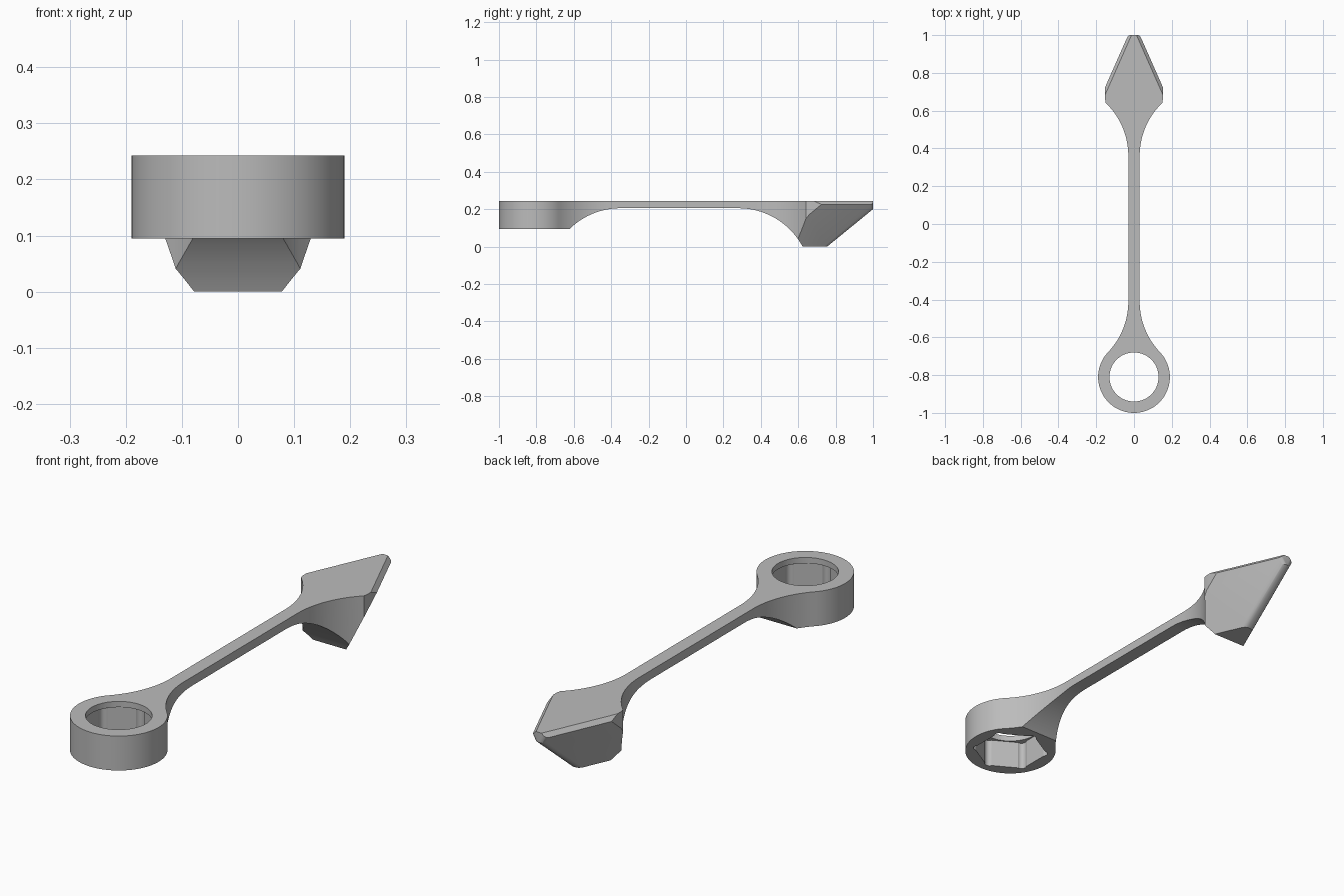
import bpy, bmesh, math
from mathutils import Vector

cube = bpy.data.objects.get("Cube")
if cube:
    bpy.data.objects.remove(cube, do_unlink=True)

# Main sizes
TOP = 0.243          # flat top of the whole tool
RING_Y = -0.81       # centre of the ring
RING_R = 0.19
RING_BASE = 0.095
HALF = 0.03          # half width of the handle
SWEEP = 0.39         # radius of every concave sweep

steel = bpy.data.materials.new("plain_grey")
steel.use_nodes = True
GREY = (0.5, 0.5, 0.5, 1)
steel.diffuse_color = GREY
steel.node_tree.nodes["Principled BSDF"].inputs["Base Color"].default_value = GREY


def arc(cx, cy, r, a0, a1, n=20):
    """Points on an arc, angles in radians."""
    return [(cx + r * math.cos(a0 + (a1 - a0) * i / n),
             cy + r * math.sin(a0 + (a1 - a0) * i / n)) for i in range(n + 1)]


def to_object(bm, name):
    bmesh.ops.recalc_face_normals(bm, faces=bm.faces)
    mesh = bpy.data.meshes.new(name)
    bm.to_mesh(mesh)
    bm.free()
    ob = bpy.data.objects.new(name, mesh)
    bpy.context.collection.objects.link(ob)
    return ob


def prism(name, points, place, shift):
    """Extrude a closed outline; place turns 2D points into 3D."""
    bm = bmesh.new()
    face = bm.faces.new([bm.verts.new(place(a, b)) for a, b in points])
    new = bmesh.ops.extrude_face_region(bm, geom=[face])["geom"]
    bmesh.ops.translate(bm, vec=shift, verts=[g for g in new if isinstance(g, bmesh.types.BMVert)])
    return to_object(bm, name)


def boolean(target, tool, operation):
    """Apply a boolean and discard the cutter."""
    tool.hide_render = True
    mod = target.modifiers.new("cut", "BOOLEAN")
    mod.object, mod.operation, mod.solver = tool, operation, "EXACT"
    graph = bpy.context.evaluated_depsgraph_get()
    mesh = bpy.data.meshes.new_from_object(target.evaluated_get(graph))
    target.modifiers.clear()
    target.data = mesh
    bpy.data.objects.remove(tool, do_unlink=True)


# Plan outline: ring, swept neck, handle and flared head
neck = Vector((HALF + SWEEP, -0.41))
lean = math.atan2(neck.y - RING_Y, neck.x)
right = arc(0, RING_Y, RING_R, -math.pi / 2, lean, 40)
right += arc(neck.x, neck.y, SWEEP, math.pi + lean, math.pi)[1:]
right += arc(HALF + SWEEP, 0.36, SWEEP, math.pi, math.pi - 0.805)
right += [(0.153, 0.66), (0.153, 1.1)]
left = [(-x, y) for x, y in reversed(right[1:])]
body = prism("spanner_body", right + left, lambda x, y: (x, y, -0.05), (0, 0, 0.5))

# Side outline: thick ring, thin handle, deep head
low = 0.205 - SWEEP
a_ring = math.pi - math.asin((RING_BASE - low) / SWEEP)
a_head = math.asin(-low / SWEEP)
side = [(-1.1, TOP), (-1.1, RING_BASE)]
side += arc(-0.35, low, SWEEP, a_ring, math.pi / 2)
side += arc(0.28, low, SWEEP, math.pi / 2, a_head)
side += [(1.1, 0), (1.1, TOP)]
boolean(body, prism("side_cutter", side, lambda y, z: (-0.3, y, z), (0.6, 0, 0)), "INTERSECT")

# Envelope that tapers the head to a blunt tip with rounded edges
flank = Vector((1, 0.442, -0.53)).normalized()
flank_at = Vector((0.073, 0.635, 0))
slope = Vector((0, 0.816, -1)).normalized()
slope_at = Vector((0, 0.755, 0))
tip = Vector((0, 1, 0))
bevel = Vector((1, 0.442, 1)).normalized()
planes = [(flank_at, flank), (slope_at, slope),
          (Vector((0.155, 0.72, 0.225)), bevel)]


def fillet(n1, p1, n2, p2, r, steps=5):
    """Planes tangent to a cylinder nestled between two planes."""
    axis = n1.cross(n2)
    d1, d2 = n1.dot(p1) - r, n2.dot(p2) - r
    centre = (n2.cross(axis) * d1 + axis.cross(n1) * d2) / axis.length_squared
    for i in range(1, steps):
        n = n1.slerp(n2, i / steps)
        planes.append((centre + n * r, n))


fillet(flank, flank_at, slope, slope_at, 0.03)
fillet(flank, flank_at, tip, tip, 0.025)

bm = bmesh.new()
bmesh.ops.create_cube(bm, size=1)
for v in bm.verts:
    v.co = (v.co.x * 0.8, 1 if v.co.y > 0 else -1.2, 0.4 if v.co.z > 0 else -0.1)
for point, normal in planes:
    for s in (1, -1):
        flip = Vector((s, 1, 1))
        geom = bm.verts[:] + bm.edges[:] + bm.faces[:]
        cut = bmesh.ops.bisect_plane(bm, geom=geom, plane_co=point * flip,
                                     plane_no=normal * flip, clear_outer=True)
        rim = [g for g in cut["geom_cut"] if isinstance(g, bmesh.types.BMEdge) and g.is_boundary]
        if rim:
            bmesh.ops.holes_fill(bm, edges=rim, sides=0)
boolean(body, to_object(bm, "head_envelope"), "INTERSECT")

# Round opening through the top lip
lip = arc(0, RING_Y, 0.13, 0, 2 * math.pi, 64)[:-1]
boolean(body, prism("lip_cutter", lip, lambda x, y: (x, y, 0), (0, 0, 0.4)), "DIFFERENCE")

# Six-sided socket with rounded corner reliefs, open below
socket = []
for k in range(6):
    a = math.pi / 2 + k * math.pi / 3
    socket += arc(0.138 * math.cos(a), RING_Y + 0.138 * math.sin(a), 0.02, a - 1.2, a + 1.2, 8)
boolean(body, prism("socket_cutter", socket, lambda x, y: (x, y, 0), (0, 0, 0.218)), "DIFFERENCE")

# Finish
body.data.materials.clear()
body.data.materials.append(steel)
for p in body.data.polygons:
    p.material_index = 0
bpy.ops.object.select_all(action="DESELECT")
body.select_set(True)
bpy.context.view_layer.objects.active = body
bpy.ops.object.shade_smooth_by_angle(angle=math.radians(25))
